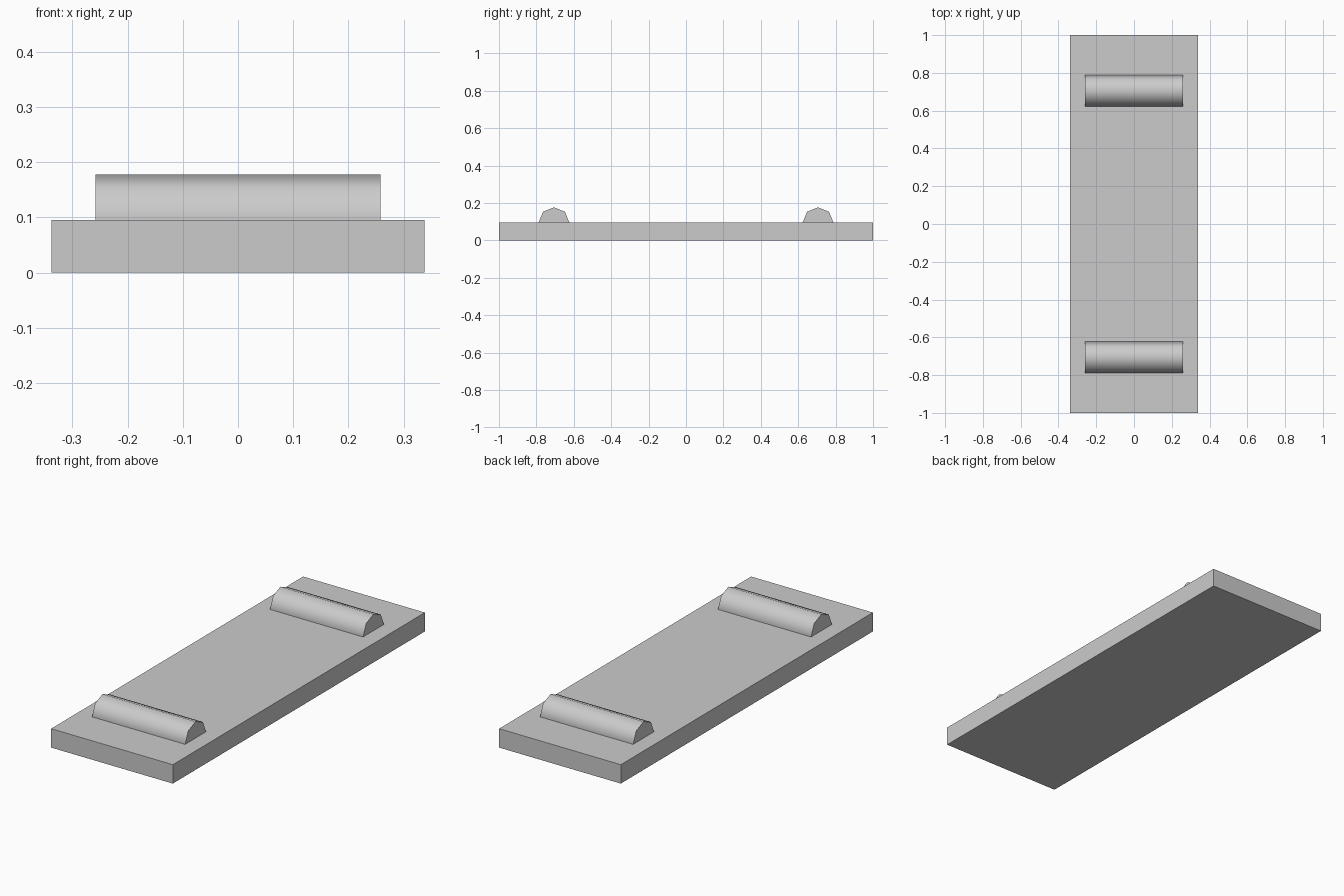
import bpy
import math

if "Cube" in bpy.data.objects:
    bpy.data.objects.remove(bpy.data.objects["Cube"])

grey = bpy.data.materials.new("plain grey")
grey.diffuse_color = (0.6, 0.6, 0.6, 1)
grey.use_nodes = True
grey.node_tree.nodes["Principled BSDF"].inputs["Base Color"].default_value = grey.diffuse_color

# Flat base plate
bpy.ops.mesh.primitive_cube_add(size=1, location=(0, 0, 0.0475))
plate = bpy.context.object
plate.name = "base_plate"
plate.scale = (0.676, 2.0, 0.095)
bpy.ops.object.transform_apply(location=False, rotation=False, scale=True)
plate.data.materials.append(grey)

# Two eight-sided bars, half sunk into the plate
for name, side in (("front_bar", -1), ("back_bar", 1)):
    bpy.ops.mesh.primitive_cylinder_add(
        vertices=8, radius=0.083, depth=0.517,
        location=(0, side * 0.706, 0.0945), rotation=(0, math.pi / 2, 0))
    bar = bpy.context.object
    bar.name = name
    bpy.ops.object.transform_apply(location=False, rotation=True, scale=True)
    bpy.ops.object.shade_smooth_by_angle(angle=math.radians(60))
    bar.data.materials.append(grey)
